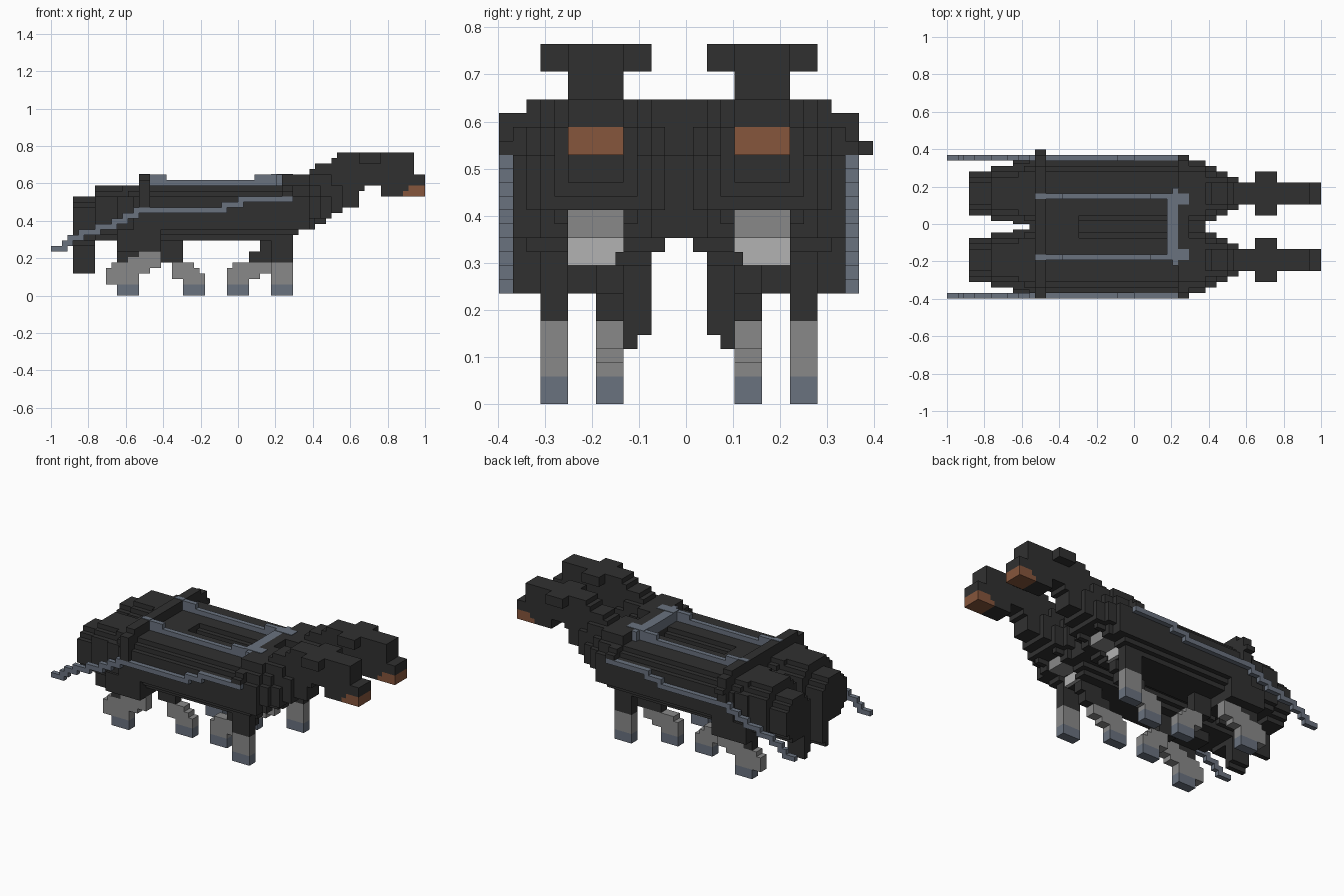
import bpy, bmesh

if "Cube" in bpy.data.objects:
    bpy.data.objects.remove(bpy.data.objects["Cube"], do_unlink=True)

U = 1 / 34          # one block
MID = 13            # block column between the two animals


def material(name, r, g, b):
    m = bpy.data.materials.new(name)
    m.use_nodes = True
    m.diffuse_color = (r, g, b, 1)
    bsdf = m.node_tree.nodes["Principled BSDF"]
    bsdf.inputs["Base Color"].default_value = (r, g, b, 1)
    bsdf.inputs["Roughness"].default_value = 0.9
    return m


DARK = material("dark_coat", 0.030, 0.030, 0.030)
GREY = material("grey_sock", 0.25, 0.25, 0.25)
LIGHT = material("light_chest", 0.45, 0.45, 0.45)
STEEL = material("blue_grey", 0.143, 0.168, 0.212)
BROWN = material("brown_muzzle", 0.24, 0.092, 0.045)


def blocks(name, mat, boxes):
    """Boxes given in block units as (x0, x1, y0, y1, z0, z1)."""
    bm = bmesh.new()
    for x0, x1, y0, y1, z0, z1 in boxes:
        vs = bmesh.ops.create_cube(bm, size=1)["verts"]
        for v in vs:
            v.co.x = ((x0 + x1) / 2 + v.co.x * (x1 - x0) - 34) * U
            v.co.y = ((y0 + y1) / 2 + v.co.y * (y1 - y0) - 13.5) * U
            v.co.z = ((z0 + z1) / 2 + v.co.z * (z1 - z0)) * U
    me = bpy.data.meshes.new(name)
    bm.to_mesh(me)
    bm.free()
    me.materials.append(mat)
    ob = bpy.data.objects.new(name, me)
    bpy.context.collection.objects.link(ob)


def pair(name, mat, boxes):
    """One part for each animal, mirrored across the middle column."""
    blocks("near_" + name, mat, boxes)
    blocks("far_" + name, mat, [(a, b, 2 * MID - d, 2 * MID - c, e, f)
                                for a, b, c, d, e, f in boxes])


def centred(rows):
    """Rows (x0, x1, z0, z1, half width) about the animal's spine."""
    return [(a, b, 7 - w, 7 + w, c, d) for a, b, c, d, w in rows]


def leg(rows, y):
    """Rows (x0, x1, z0, z1) of a leg two blocks wide."""
    return [(a, b, y, y + 2, c, d) for a, b, c, d in rows]


# barrel of the body with stepped round section
pair("body", DARK, centred([
    (14, 43, 10, 11, 4), (13, 43, 11, 12, 5), (15, 44, 12, 18, 6),
    (14, 44, 18, 19, 5), (13, 44, 19, 20, 4)]))

# rump, tapering to the rear
pair("rump", DARK, centred([
    (8, 12, 10, 19, 4), (8, 12, 11, 18, 5), (8, 13, 18, 20, 3),
    (12, 15, 10, 19, 4), (12, 15, 12, 18, 5.5),
    (4, 8, 9, 18, 2), (4, 8, 10, 17, 3), (4, 8, 11, 16, 4)]))
pair("tail", DARK, [(4, 8, 9, 10, 4, 12), (4, 8, 10, 11, 5, 12)])

# filling between the backs, leaving a long slot
blocks("back_bridge", DARK, [(16, 24, 11, 15, 17, 20), (40, 44, 11, 15, 17, 20)])

# chest and neck
pair("neck", DARK, centred([
    (42, 47, 14, 22, 4), (44, 47, 14, 20, 5), (44, 47, 14, 18, 6),
    (47, 49, 14, 20, 4), (47, 49, 14, 18, 5), (49, 51, 14, 18, 4),
    (47, 51, 14, 22, 3), (51, 53, 15, 20, 3),
    (47, 48, 20, 23, 2), (48, 51, 20, 24, 2), (51, 52, 15, 25, 2),
    (52, 53, 15, 26, 2), (53, 56, 16, 26, 2), (56, 57, 19, 26, 2)]))
pair("shoulder", DARK, [
    (44, 47, 1, 5, 12, 14), (44, 47, 9, 13, 12, 14),
    (47, 48, 3, 5, 12, 14), (47, 48, 9, 11, 12, 14),
    (48, 50, 4, 5, 13, 14), (48, 50, 9, 10, 13, 14),
    (43, 45, 2, 5, 11, 12), (43, 45, 9, 12, 11, 12),
    (43, 44, 3, 5, 10, 11), (43, 44, 8.4, 11, 10, 11)])
pair("chest_upper", GREY, [(43, 47.5, 5, 9, 12, 14)])
pair("chest_lower", LIGHT, [(43, 43.7, 5, 9, 10, 12)])

# head, ears and muzzle
pair("head", DARK, centred([(57, 60, 20, 26, 2), (60, 64, 18, 26, 2),
                            (64, 66, 20, 26, 2), (66, 68, 20, 22, 2),
                            (64, 65, 19, 20, 2)]))
pair("ears", DARK, centred([(56, 60, 24, 26, 4)]))
pair("muzzle", BROWN, centred([(64, 68, 18, 19, 2), (65, 68, 19, 20, 2)]))

# upper legs
pair("hind_thighs", DARK, [
    (12, 20, 1, 9, 8, 12), (12, 16, 3, 5, 7, 8), (12, 14, 3, 5, 6, 7),
    (20, 24, 7, 9, 6, 10)])
pair("front_thighs", DARK, [
    (40, 44, 3, 5, 6, 11), (36, 42, 7, 9, 6, 8), (38, 43, 7, 9, 8, 10)])

# lower legs
pair("hind_outer_sock", GREY, leg([
    (10, 16, 2, 4), (10, 18, 4, 5), (11, 20, 5, 6), (14, 20, 6, 7),
    (16, 20, 7, 8)], 3))
pair("hind_inner_sock", GREY, leg([
    (24, 28, 2, 3), (22, 28, 3, 4), (22, 27, 4, 5), (22, 26, 5, 6)], 7))
pair("front_outer_sock", GREY, leg([(40, 44, 2, 6)], 3))
pair("front_inner_sock", GREY, leg([
    (32, 36, 2, 3), (32, 38, 3, 4), (32, 40, 4, 5), (33, 40, 5, 6)], 7))

# hooves
for label, x, y in (("hind_outer", 12, 3), ("hind_inner", 24, 7),
                    ("front_outer", 40, 3), ("front_inner", 32, 7)):
    pair(label + "_hoof", STEEL, [(x, x + 4, y, y + 2, 0, 2)])

# harness bars across both backs
blocks("rear_harness_bar", DARK, [(16, 18, 0, 26, 18, 21), (16, 18, 2, 24, 21, 22),
                                  (16, 18, 26, 27, 18, 19)])
blocks("rear_girth", DARK, [(16, 18, 0, 1, 16, 18), (16, 18, 25, 26, 16, 18)])
blocks("front_collar", DARK, [(42, 44, 0, 26, 18, 19), (42, 44, 1, 25, 19, 20),
                              (42, 44, 3, 23, 20, 22)])

# reins along the backs and their cross strap
pair("rein", STEEL, [(18, 42, 7, 8, 20, 21), (16, 18, 7, 8, 22, 22.1),
                     (18, 21, 7, 8, 21, 22), (37, 40, 7, 8, 21, 22),
                     (40, 44, 7, 9, 22, 22.1)])
blocks("cross_strap", STEEL, [(40, 42, 7, 19, 20, 22), (41, 42, 6, 20, 20, 22)])

# stepped traces on the outer flanks
steps = [(0, 3, 8), (2, 4, 9), (3, 6, 10), (5, 9, 11), (8, 12, 12), (11, 14, 13),
         (13, 16, 14), (15, 32, 15), (31, 35, 16), (34, 44, 17)]
pair("trace", STEEL, [(a, b, 0, 1, z, z + 1) for a, b, z in steps])
